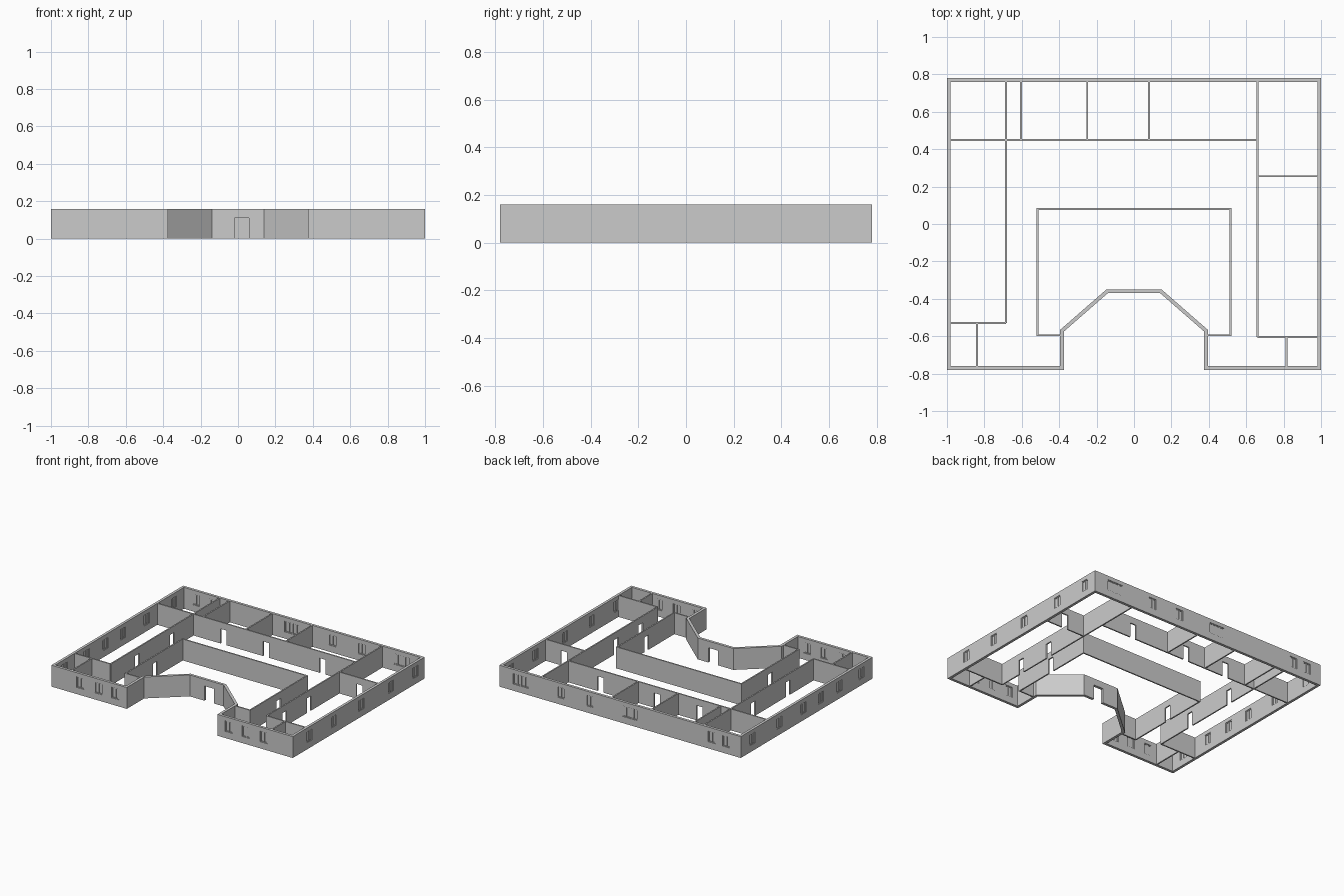
import bpy, bmesh
from mathutils import Vector

cube = bpy.data.objects.get("Cube")
if cube:
    bpy.data.objects.remove(cube)

H, SILL, DOOR, HEAD = 0.16, 0.05, 0.11, 0.13
LEVELS = [0, SILL, DOOR, HEAD, H]
OUTER, INNER = 0.02, 0.01

grey = bpy.data.materials.new("wall_grey")
grey.use_nodes = True
grey.diffuse_color = (0.6, 0.6, 0.6, 1)
grey.node_tree.nodes["Principled BSDF"].inputs["Base Color"].default_value = (0.6, 0.6, 0.6, 1)


def finish(bm, name):
    mesh = bpy.data.meshes.new(name)
    bm.to_mesh(mesh)
    bm.free()
    mesh.materials.append(grey)
    obj = bpy.data.objects.new(name, mesh)
    bpy.context.collection.objects.link(obj)
    return obj


def add_wall(bm, a, b, openings):
    """Sheet from a to b; openings are (distance, width, bottom, top)."""
    a, b = Vector(a), Vector(b)
    length = (b - a).length
    cuts = {0.0, length}
    for d, w, _, _ in openings:
        cuts |= {d - w / 2, d + w / 2}
    cuts = sorted(cuts)
    for u0, u1 in zip(cuts, cuts[1:]):
        mid = (u0 + u1) / 2
        for z0, z1 in zip(LEVELS, LEVELS[1:]):
            if any(abs(mid - d) < w / 2 and lo <= z0 and z1 <= hi for d, w, lo, hi in openings):
                continue
            pts = [(u0, z0), (u1, z0), (u1, z1), (u0, z1)]
            bm.faces.new([bm.verts.new((*a.lerp(b, u / length), z)) for u, z in pts])


def thicken(obj, amount, offset):
    mod = obj.modifiers.new("thickness", "SOLIDIFY")
    mod.thickness, mod.offset = amount, offset
    mod.use_even_offset = True
    mod.use_quality_normals = True


def box(bm, centre, size):
    verts = bmesh.ops.create_cube(bm, size=1)["verts"]
    for v in verts:
        v.co = Vector(centre) + Vector([c * s for c, s in zip(v.co, size)])


# Outer wall outline, counter-clockwise from the front corner
W, D = 1.0, 0.78
outline = [(-W, -D), (-0.375, -D), (-0.375, -0.575), (-0.14, -0.37), (0.14, -0.37),
           (0.375, -0.575), (0.375, -D), (W, -D), (W, D), (-W, D)]

# Windows as (axis position, width) on each straight facade
S, L = 0.06, 0.13
facades = {
    0: [(x, S) for x in (-0.76, -0.61, -0.47)],
    6: [(x, S) for x in (0.47, 0.61, 0.76)],
    7: [(y, S) for y in (-0.58, -0.29, 0.03, 0.38, 0.67)],
    8: [(0.82, L), (0.49, S), (0.25, S), (-0.08, L), (-0.76, S), (-0.88, S)],
    9: [(y, S) for y in (0.64, 0.32, 0.04, -0.17, -0.39, -0.65)],
}

bm = bmesh.new()
glass = bmesh.new()
for i, a in enumerate(outline):
    b = outline[(i + 1) % len(outline)]
    axis = 0 if abs(b[0] - a[0]) > abs(b[1] - a[1]) else 1
    openings = [(abs(p - a[axis]), w, SILL, HEAD) for p, w in facades.get(i, [])]
    if i == 3:
        openings = [(0.16, 0.08, 0, DOOR)]
    add_wall(bm, a, b, openings)
    # Panes and upright bars sit midway through the wall
    direction = (Vector(b) - Vector(a)).normalized()
    inward = Vector((-direction.y, direction.x)) * OUTER / 2
    for p, w in facades.get(i, []):
        centre = Vector(a) + direction * abs(p - a[axis]) + inward

        def piece(offset, z, width, depth, height):
            c = centre + direction * offset
            size = (width, depth, height) if axis == 0 else (depth, width, height)
            box(glass, (c.x, c.y, z), size)

        mid_z = (SILL + HEAD) / 2
        piece(0, mid_z, w, 0.004, HEAD - SILL)
        bars = round(w / 0.03)
        for k in range(bars + 1):
            piece((k / bars - 0.5) * (w - 0.005), mid_z, 0.005, 0.012, HEAD - SILL)
        for z in (SILL + 0.0025, HEAD - 0.0025):
            piece(0, z, w, 0.012, 0.005)
bmesh.ops.remove_doubles(bm, verts=bm.verts, dist=0.0001)
thicken(finish(bm, "outer_wall"), OUTER, -1)
finish(glass, "windows")

# Inner partitions: name, start, end, door centres along the wall's axis
partitions = [
    ("back_corridor_wall", (-0.985, 0.45), (0.66, 0.45), [-0.43, -0.08, 0.39]),
    ("west_corridor_wall", (-0.685, -0.53), (-0.685, 0.765), [-0.22, 0.19]),
    ("east_corridor_wall", (0.66, -0.605), (0.66, 0.765), [-0.40, -0.11]),
    ("back_room_wall_a", (-0.605, 0.45), (-0.605, 0.765), []),
    ("back_room_wall_b", (-0.25, 0.45), (-0.25, 0.765), []),
    ("back_room_wall_c", (0.08, 0.45), (0.08, 0.765), []),
    ("east_room_wall", (0.66, 0.255), (0.985, 0.255), [0.83]),
    ("east_front_wall", (0.66, -0.605), (0.985, -0.605), []),
    ("east_closet_wall", (0.815, -0.765), (0.815, -0.605), []),
    ("west_front_wall", (-0.985, -0.53), (-0.685, -0.53), []),
    ("west_closet_wall", (-0.84, -0.765), (-0.84, -0.53), []),
]
for name, a, b, doors in partitions:
    axis = 0 if a[1] == b[1] else 1
    bm = bmesh.new()
    add_wall(bm, a, b, [(d - a[axis], 0.05, 0, DOOR) for d in doors])
    bmesh.ops.remove_doubles(bm, verts=bm.verts, dist=0.0001)
    thicken(finish(bm, name), INNER, 0)

# Central hall wraps around the entrance recess
hall = [(0.385, -0.595), (0.515, -0.595), (0.515, 0.08), (-0.515, 0.08),
        (-0.515, -0.595), (-0.385, -0.595)]
bm = bmesh.new()
for i, (a, b) in enumerate(zip(hall, hall[1:])):
    door_at = {1: 0.335, 3: 0.335}.get(i)
    add_wall(bm, a, b, [(door_at, 0.05, 0, DOOR)] if door_at else [])
bmesh.ops.remove_doubles(bm, verts=bm.verts, dist=0.0001)
thicken(finish(bm, "central_hall_wall"), INNER, 0)
